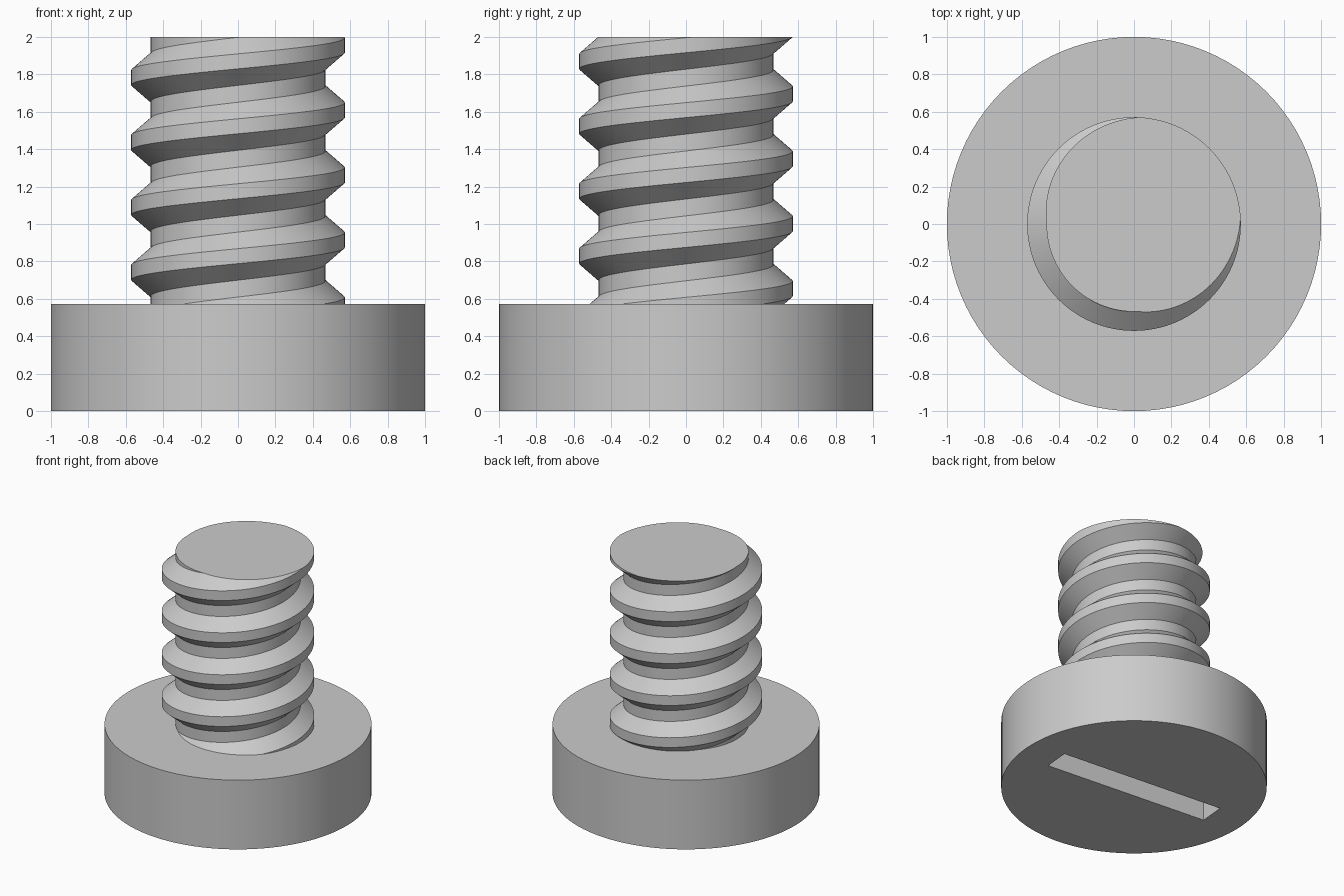
import bpy, bmesh
from math import cos, sin, tau, radians

old = bpy.data.objects.get("Cube")
if old:
    bpy.data.objects.remove(old, do_unlink=True)

SIDES = 96
HEAD_HEIGHT, TOP = 0.572, 2.0
ROOT, CREST = 0.468, 0.571
PITCH = 0.347
FIRST_CREST = 0.221   # height of the lowest crest centre at angle zero
TURNS = 6

steel = bpy.data.materials.new("plain grey steel")
steel.use_nodes = True
steel.diffuse_color = (0.6, 0.6, 0.6, 1)
steel.node_tree.nodes["Principled BSDF"].inputs["Base Color"].default_value = (0.6, 0.6, 0.6, 1)


def make_object(name, bm):
    bmesh.ops.recalc_face_normals(bm, faces=bm.faces[:])
    mesh = bpy.data.meshes.new(name)
    bm.to_mesh(mesh)
    bm.free()
    mesh.materials.append(steel)
    obj = bpy.data.objects.new(name, mesh)
    bpy.context.collection.objects.link(obj)
    return obj


def activate(obj):
    bpy.ops.object.select_all(action='DESELECT')
    obj.select_set(True)
    bpy.context.view_layer.objects.active = obj


def smooth(obj):
    activate(obj)
    bpy.ops.object.shade_smooth_by_angle(angle=radians(30))


# Head: wide disc
bm = bmesh.new()
bmesh.ops.create_cone(bm, cap_ends=True, segments=SIDES, radius1=1, radius2=1, depth=HEAD_HEIGHT)
bmesh.ops.translate(bm, verts=bm.verts[:], vec=(0, 0, HEAD_HEIGHT / 2))
head = make_object("head", bm)

# Driver slot cut into the underside
bm = bmesh.new()
bmesh.ops.create_cube(bm, size=1)
cutter = make_object("slot_cutter", bm)
cutter.scale = (1.43, 0.215, 0.572)
cutter.rotation_euler.z = radians(-5)
cutter.hide_render = True
cut = head.modifiers.new("slot", 'BOOLEAN')
cut.operation = 'DIFFERENCE'
cut.solver = 'EXACT'
cut.object = cutter
activate(head)
bpy.context.view_layer.update()
bpy.ops.object.modifier_apply(modifier=cut.name)
bpy.data.objects.remove(cutter, do_unlink=True)
smooth(head)

# Threaded shank: one pitch of the tooth profile swept along a helix
half = PITCH / 2
profile = [(ROOT, -half), (ROOT, -0.1285), (CREST, -0.04),
           (CREST, 0.04), (ROOT, 0.1285), (ROOT, half)]
bm = bmesh.new()
previous = None
for i in range(SIDES * TURNS + 1):
    angle = tau * (i % SIDES) / SIDES
    rise = FIRST_CREST + PITCH * i / SIDES
    row = [bm.verts.new((r * cos(angle), r * sin(angle), rise + z)) for r, z in profile]
    if previous:
        for j in range(len(profile) - 1):
            bm.faces.new((previous[j], row[j], row[j + 1], previous[j + 1]))
    previous = row
bmesh.ops.remove_doubles(bm, verts=bm.verts[:], dist=0.0005)

# Trim the thread flat at the tip and just inside the head, then cap it
for height, up in ((HEAD_HEIGHT - 0.02, -1), (TOP, 1)):
    result = bmesh.ops.bisect_plane(bm, geom=bm.verts[:] + bm.edges[:] + bm.faces[:], dist=1e-5,
                                    plane_co=(0, 0, height), plane_no=(0, 0, up), clear_outer=True)
    rim = [e for e in result["geom_cut"] if isinstance(e, bmesh.types.BMEdge)]
    bmesh.ops.contextual_create(bm, geom=rim)
smooth(make_object("threaded_shank", bm))
